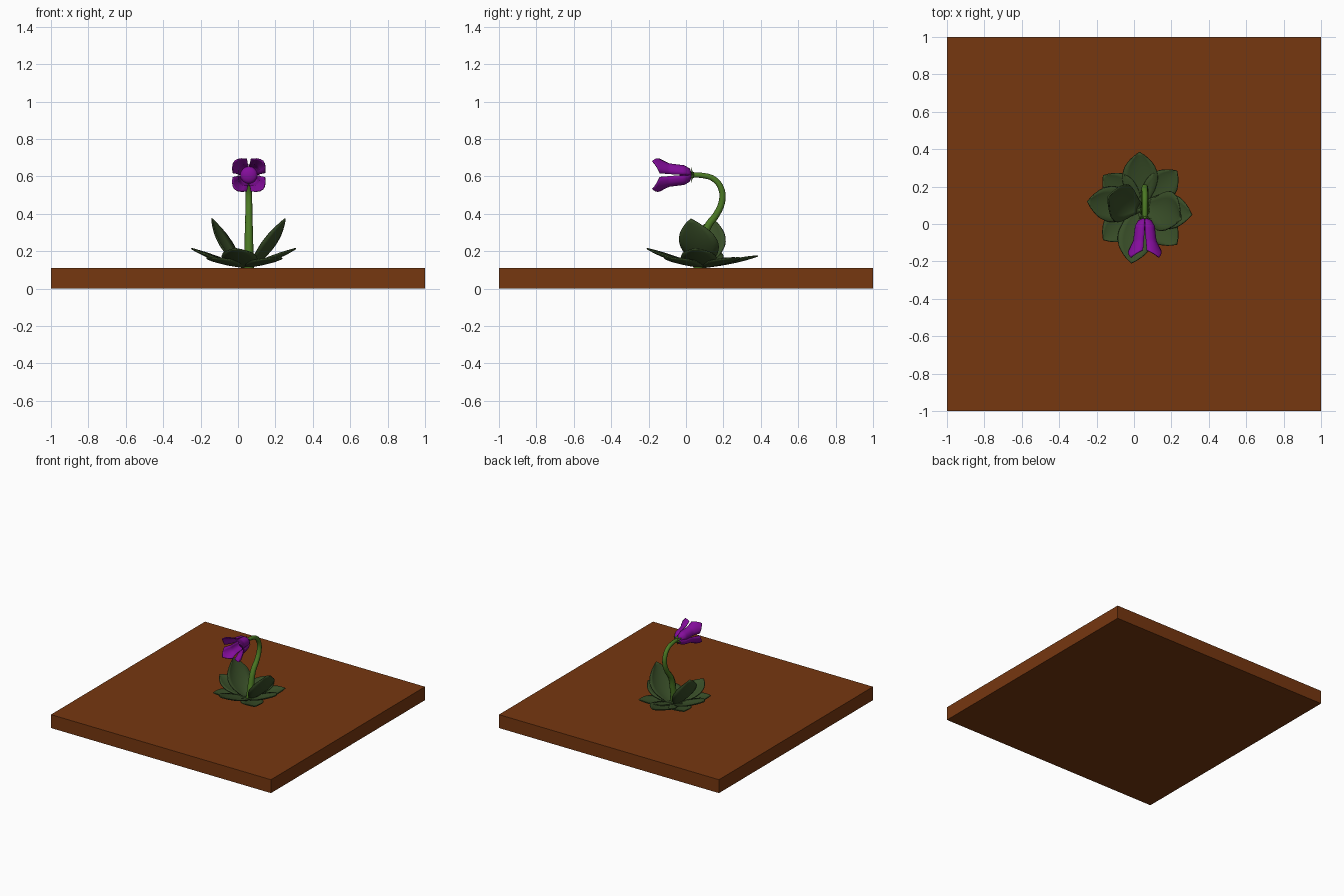
import bpy, bmesh, math
from mathutils import Vector

if "Cube" in bpy.data.objects:
    bpy.data.objects.remove(bpy.data.objects["Cube"])


def material(name, rgb):
    m = bpy.data.materials.new(name)
    m.diffuse_color = (*rgb, 1)
    m.use_nodes = True
    m.node_tree.nodes["Principled BSDF"].inputs["Base Color"].default_value = m.diffuse_color
    return m


SOIL = material("soil brown", (0.18, 0.038, 0.005))
LEAF = material("leaf dark green", (0.040, 0.075, 0.021))
STEM = material("stem green", (0.07, 0.19, 0.017))
PETAL = material("petal purple", (0.23, 0.004, 0.33))


def add_object(name, bm, mat, smooth=True):
    bmesh.ops.recalc_face_normals(bm, faces=bm.faces)
    me = bpy.data.meshes.new(name)
    bm.to_mesh(me)
    bm.free()
    me.materials.append(mat)
    ob = bpy.data.objects.new(name, me)
    bpy.context.collection.objects.link(ob)
    if smooth:
        bpy.ops.object.select_all(action='DESELECT')
        bpy.context.view_layer.objects.active = ob
        ob.select_set(True)
        bpy.ops.object.shade_smooth_by_angle(angle=math.radians(40))
    return ob


def sheet(name, func, nu, nv, mat, thick):
    """Thin curved sheet: func(t in 0..1, s in -1..1) gives a point."""
    bm = bmesh.new()
    rows = [[bm.verts.new(func(i / nu, 2 * j / nv - 1)) for j in range(nv + 1)]
            for i in range(nu + 1)]
    for a, b in zip(rows, rows[1:]):
        for j in range(nv):
            bm.faces.new((a[j], a[j + 1], b[j + 1], b[j]))
    bmesh.ops.remove_doubles(bm, verts=bm.verts, dist=1e-5)
    ob = add_object(name, bm, mat)
    mod = ob.modifiers.new("thickness", 'SOLIDIFY')
    mod.thickness = thick
    mod.offset = 0
    return ob


def lerp_table(table, t):
    """Linear interpolation in rows of (t, values...)."""
    for a, b in zip(table, table[1:]):
        if t <= b[0] + 1e-9:
            f = (t - a[0]) / (b[0] - a[0])
            return [p + (q - p) * f for p, q in zip(a[1:], b[1:])]
    return list(table[-1][1:])


# Soil slab
bm = bmesh.new()
bmesh.ops.create_cube(bm, size=1)
for v in bm.verts:
    v.co = (v.co.x * 2, v.co.y * 2, (v.co.z + 0.5) * 0.11)
add_object("soil_slab", bm, SOIL, smooth=False)

# Leaf rosette
OUTLINE = [(0, .30), (.15, .58), (.3, .85), (.45, .99), (.55, 1), (.7, .88),
           (.82, .64), (.92, .33), (1, 0)]


def leaf(name, base, ctrl, tip, half, cup):
    base, ctrl, tip = Vector(base), Vector(ctrl), Vector(tip)
    flat = Vector((tip.x - base.x, tip.y - base.y, 0)).normalized()
    side = Vector((-flat.y, flat.x, 0))

    def point(t, s):
        p = base * (1 - t) ** 2 + ctrl * 2 * t * (1 - t) + tip * t * t
        d = ((ctrl - base) * (1 - t) + (tip - ctrl) * t).normalized()
        up = d.cross(side)
        w = half * lerp_table(OUTLINE, t)[0]
        return p + side * s * w + up * cup * w * s * s

    sheet(name, point, 14, 6, LEAF, 0.007)


CX, CY = 0.035, 0.09
# tip x, tip y, tip z, half width
SPREAD = [
    (-0.25, 0.12, 0.215, 0.095), (0.31, 0.05, 0.215, 0.095),
    (0.03, 0.385, 0.175, 0.095), (-0.015, -0.21, 0.215, 0.095),
    (0.23, 0.285, 0.165, 0.085), (-0.165, 0.26, 0.165, 0.085),
    (-0.165, -0.085, 0.165, 0.085), (0.23, -0.11, 0.165, 0.085),
]
for i, (x, y, z, half) in enumerate(SPREAD):
    mid = (CX + (x - CX) * 0.58, CY + (y - CY) * 0.58, 0.118 + (z - 0.115) * 0.22)
    leaf(f"spread_leaf_{i + 1}", (CX, CY, 0.113), mid, (x, y, z), half, 0.18)

leaf("upright_leaf_left", (0.02, 0.09, 0.115), (-0.10, 0.115, 0.20),
     (-0.14, 0.145, 0.375), 0.105, 0.25)
leaf("upright_leaf_right", (0.07, 0.09, 0.115), (0.20, 0.07, 0.20),
     (0.252, 0.025, 0.375), 0.11, 0.25)

# Drooping stem: y, z, radius
FX, FZ = 0.058, 0.607
PATH = [(0.065, 0.105, .027), (0.085, 0.22, .024), (0.115, 0.33, .021),
        (0.165, 0.40, .019), (0.193, 0.47, .018), (0.188, 0.535, .017),
        (0.150, 0.585, .016), (0.095, 0.604, .015), (0.015, FZ, .014)]
cu = bpy.data.curves.new("stem", 'CURVE')
cu.dimensions = '3D'
cu.bevel_depth = 1
cu.bevel_resolution = 3
cu.resolution_u = 5
cu.use_fill_caps = True
sp = cu.splines.new('BEZIER')
sp.bezier_points.add(len(PATH) - 1)
for bp, (y, z, r) in zip(sp.bezier_points, PATH):
    bp.co = (FX, y, z)
    bp.radius = r
    bp.handle_left_type = bp.handle_right_type = 'AUTO'
stem = bpy.data.objects.new("stem", cu)
bpy.context.collection.objects.link(stem)
cu.materials.append(STEM)
bpy.ops.object.select_all(action='DESELECT')
bpy.context.view_layer.objects.active = stem
stem.select_set(True)
bpy.ops.object.convert(target='MESH')
bpy.ops.object.shade_smooth_by_angle(angle=math.radians(40))


def flower_point(angle, u, v, y):
    """u runs outward from the flower axis, v sideways around it."""
    c, s = math.cos(angle), math.sin(angle)
    return Vector((FX + u * c - v * s, y, FZ + u * s + v * c))


# Four flared petals: t, mid y, edge y, mid radius, edge radius, half width
BELL = [(0, .028, .028, .008, .006, .006), (.1, .018, .018, .034, .024, .023),
        (.25, -.01, -.01, .055, .036, .034), (.45, -.05, -.05, .062, .040, .037),
        (.65, -.092, -.09, .069, .046, .038), (.82, -.13, -.115, .085, .056, .045),
        (1, -.18, -.14, .106, .067, .053)]


def petal(t, s, angle):
    ym, ye, um, ue, w = lerp_table(BELL, t)
    return flower_point(angle, um + (ue - um) * s * s, w * s, ym + (ye - ym) * abs(s))


for i in range(4):
    a = math.radians(45 + 90 * i)
    sheet(f"petal_{i + 1}", lambda t, s: petal(t, s, a), 20, 6, PETAL, 0.006)

# Domed flower heart inside the bell
bm = bmesh.new()
bmesh.ops.create_uvsphere(bm, u_segments=16, v_segments=8, radius=1)
for v in bm.verts:
    v.co = (FX + v.co.x * .046, -.012 + v.co.z * .022, FZ + v.co.y * .046)
add_object("flower_heart", bm, PETAL)

# Small pointed sepals behind the petals
for i in range(6):
    a = math.radians(90 + 60 * i)
    sheet(f"sepal_{i + 1}",
          lambda t, s: flower_point(a, .012 + .028 * t, s * .010 * (1 - t),
                                    .040 - .03 * t + .018 * t * t),
          4, 2, STEM, 0.004)
